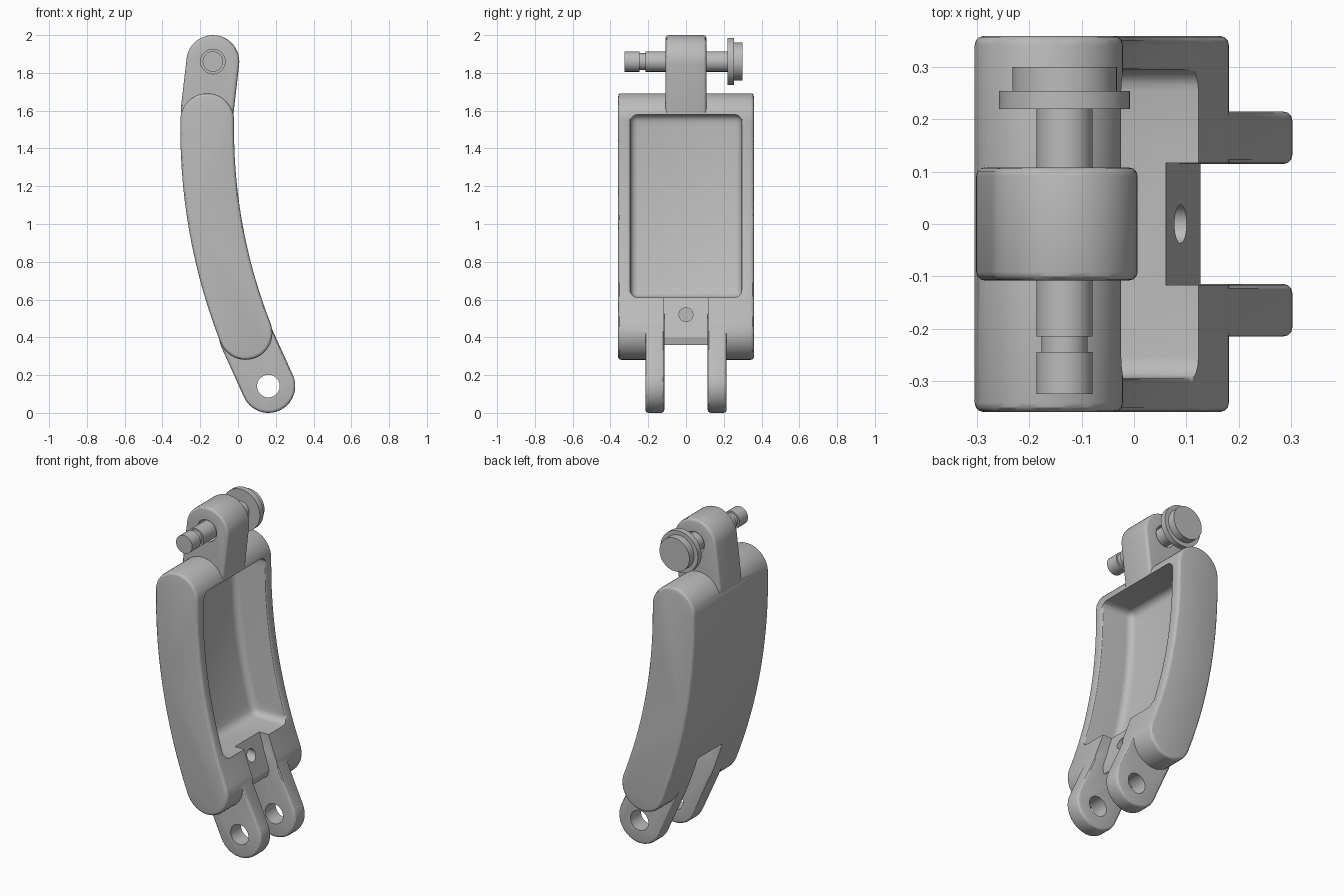
import bpy, bmesh, math
from mathutils import Matrix

if "Cube" in bpy.data.objects:
    bpy.data.objects.remove(bpy.data.objects["Cube"])

grey = bpy.data.materials.new("plain grey")
grey.diffuse_color = (0.5, 0.5, 0.5, 1)
grey.use_nodes = True
grey.node_tree.nodes["Principled BSDF"].inputs["Base Color"].default_value = grey.diffuse_color


def apply(ob, mod):
    bpy.ops.object.select_all(action='DESELECT')
    bpy.context.view_layer.objects.active = ob
    ob.select_set(True)
    bpy.ops.object.modifier_apply(modifier=mod.name)


def finish(bm, name):
    bmesh.ops.recalc_face_normals(bm, faces=bm.faces[:])
    me = bpy.data.meshes.new(name)
    bm.to_mesh(me)
    bm.free()
    me.materials.append(grey)
    ob = bpy.data.objects.new(name, me)
    bpy.context.collection.objects.link(ob)
    return ob


def prism(name, pts, y0, y1, bevel=0.0, segs=3):
    """Extrude an x-z outline along y, then round its sharp edges."""
    bm = bmesh.new()
    face = bm.faces.new([bm.verts.new((x, y0, z)) for x, z in pts])
    ext = bmesh.ops.extrude_face_region(bm, geom=[face])
    verts = [v for v in ext["geom"] if isinstance(v, bmesh.types.BMVert)]
    bmesh.ops.translate(bm, verts=verts, vec=(0, y1 - y0, 0))
    ob = finish(bm, name)
    if bevel:
        m = ob.modifiers.new("round", 'BEVEL')
        m.width, m.segments = bevel, segs
        m.limit_method, m.angle_limit = 'ANGLE', math.radians(30)
        apply(ob, m)
    return ob


def cylinder(name, centre, r, length, axis='Y'):
    bm = bmesh.new()
    rot = Matrix.Rotation(math.pi / 2, 4, 'X' if axis == 'Y' else 'Y')
    bmesh.ops.create_cone(bm, cap_ends=True, segments=40, radius1=r, radius2=r,
                          depth=length, matrix=Matrix.Translation(centre) @ rot)
    return finish(bm, name)


def combine(ob, other, op):
    m = ob.modifiers.new("bool", 'BOOLEAN')
    m.operation, m.solver, m.object = op, 'EXACT', other
    apply(ob, m)
    bpy.data.objects.remove(other)


# Curved centre line: a large arc bending forward towards the bottom
R, ZC, X0 = 2.96, 1.5, -0.163


def arc(z, off):
    """Point on the arc at height z, moved sideways by off."""
    s = max(0.0, (ZC - z)) / R
    c = math.sqrt(1 - s * s)
    return (X0 + R * (1 - c) + off * c, z + off * s)


def cap(cx, cz, r, a0, n=24):
    return [(cx + r * math.cos(a0 + math.pi * i / n),
             cz + r * math.sin(a0 + math.pi * i / n)) for i in range(n + 1)]


def capsule(p, q, r):
    a = math.atan2(p[1] - q[1], p[0] - q[0])
    return cap(*p, r, a - math.pi / 2) + cap(*q, r, a + math.pi / 2)


# Main curved body
W, ZT, ZB, N = 0.142, 1.55, 0.423, 30
zs = [ZT + (ZB - ZT) * i / N for i in range(1, N)]
bottom = arc(ZB, 0)
tilt = math.asin((ZC - ZB) / R)
outline = (cap(X0, ZT, W, 0)
           + [arc(z, -W) for z in zs]
           + cap(bottom[0], bottom[1], W, math.pi + tilt)
           + [arc(z, W) for z in reversed(zs)])
body = prism("link_body", outline, -0.36, 0.36, 0.018)

# Top lug
TOP = (-0.133, 1.86)
lug = prism("top_lug", capsule(TOP, (-0.162, 1.61), 0.14), -0.108, 0.108, 0.016)
combine(body, lug, 'UNION')

# Deep front pocket with rounded corners
P0, P1 = 0.61, 1.58
floor = []
for i in range(15):
    z = P0 + (P1 - P0) * i / 14
    floor.append((arc(z, 0)[0] - 0.067, z))
pocket = prism("pocket_cutter", floor + [(0.5, P1), (0.5, P0)],
               -0.295, 0.295, 0.04, 4)
combine(body, pocket, 'DIFFERENCE')

# Notch between the lower lugs
notch = prism("notch_cutter",
              [(0.045, 0.66), (0.127, 0.40), (0.118, 0.36), (-0.14, 0.55),
               (-0.35, 0.70), (-0.35, -0.1), (0.5, -0.1), (0.5, 0.66)],
              -0.117, 0.117)
combine(body, notch, 'DIFFERENCE')
combine(body, cylinder("bore", (0.15, 0, 0.52), 0.037, 0.3, 'X'), 'DIFFERENCE')

# Pair of lower lugs
LOW = (0.161, 0.142)
for y0, y1 in ((-0.215, -0.115), (0.115, 0.215)):
    fork = prism("lower_lug", capsule((0.042, 0.405), LOW, 0.142), y0, y1, 0.016)
    combine(body, fork, 'UNION')

# Pin holes
for (x, z), r in ((TOP, 0.065), (LOW, 0.06)):
    combine(body, cylinder("hole", (x, 0, z), r, 1.0), 'DIFFERENCE')

# Soften the long side edges of the pocket rim
bm = bmesh.new()
bm.from_mesh(body.data)
rim = []
for e in bm.edges:
    c = (e.verts[0].co + e.verts[1].co) / 2
    if (0.29 < abs(c.y) < 0.3 and P0 < c.z < P1
            and c.x > arc(c.z, 0)[0] + 0.1
            and e.calc_face_angle(0) > math.radians(45)):
        rim.append(e)
bmesh.ops.bevel(bm, geom=rim, offset=0.01, segments=3, profile=0.5,
                affect='EDGES', clamp_overlap=False)
bm.to_mesh(body.data)
bm.free()

# Turned pin: stepped profile revolved about the y axis
steps = [(-0.325, -0.245, 0.054), (-0.245, -0.215, 0.044), (-0.215, 0.22, 0.054),
         (0.22, 0.255, 0.125), (0.255, 0.30, 0.10)]
prof = [(0, -0.325)] + [(r, y) for a, b, r in steps for y in (a, b)] + [(0, 0.30)]
bm = bmesh.new()
vs = [bm.verts.new((r, y, 0)) for r, y in prof]
es = [bm.edges.new(p) for p in zip(vs, vs[1:])]
bmesh.ops.spin(bm, geom=vs + es, axis=(0, 1, 0), cent=(0, 0, 0),
               angle=2 * math.pi, steps=48)
bmesh.ops.remove_doubles(bm, verts=bm.verts[:], dist=1e-5)
bmesh.ops.translate(bm, verts=bm.verts[:], vec=(TOP[0], 0, TOP[1]))
pin = finish(bm, "hinge_pin")

# Smooth shading with crisp edges
for ob in (body, pin):
    bpy.ops.object.select_all(action='DESELECT')
    bpy.context.view_layer.objects.active = ob
    ob.select_set(True)
    bpy.ops.object.shade_smooth_by_angle(angle=math.radians(30))
